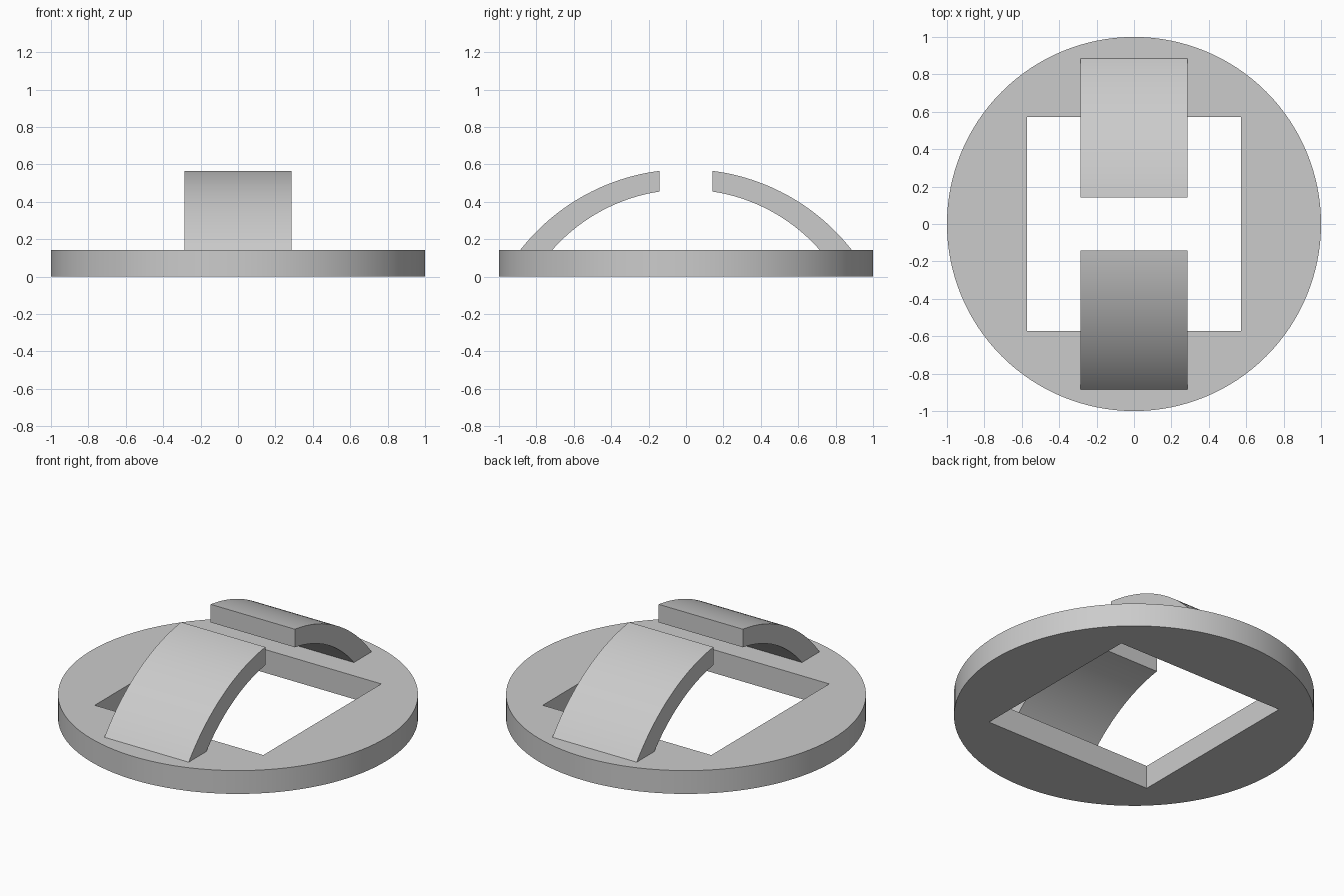
import bpy
import bmesh
from math import sqrt, asin, sin, cos, radians

cube = bpy.data.objects.get("Cube")
if cube:
    bpy.data.objects.remove(cube, do_unlink=True)

UNIT = 1 / 7            # plate thickness and base module
HOLE = 4 * UNIT         # half side of the square opening
STRAP = 2 * UNIT        # half width of a strap

grey = bpy.data.materials.new("plain grey")
grey.use_nodes = True
colour = (0.6, 0.6, 0.6, 1)
grey.diffuse_color = colour
grey.node_tree.nodes["Principled BSDF"].inputs["Base Color"].default_value = colour


def smooth(obj):
    bpy.ops.object.select_all(action='DESELECT')
    obj.select_set(True)
    bpy.context.view_layer.objects.active = obj
    bpy.ops.object.shade_smooth_by_angle(angle=radians(30))


# Round plate with a square opening cut through it
bpy.ops.mesh.primitive_cylinder_add(vertices=128, radius=1, depth=UNIT, location=(0, 0, UNIT / 2))
plate = bpy.context.object
plate.name = "round_plate"
plate.data.materials.append(grey)

bpy.ops.mesh.primitive_cube_add(size=2 * HOLE, location=(0, 0, UNIT / 2))
cutter = bpy.context.object
cutter.name = "opening_cutter"
cutter.hide_render = True
cut = plate.modifiers.new("square_opening", 'BOOLEAN')
cut.operation = 'DIFFERENCE'
cut.solver = 'EXACT'
cut.object = cutter
bpy.context.view_layer.objects.active = plate
bpy.ops.object.modifier_apply(modifier=cut.name)
bpy.data.objects.remove(cutter, do_unlink=True)
smooth(plate)


def arc(radius, centre_z, steps=32):
    """Points (y, z) from the free tip down to the plate."""
    start = asin(UNIT / radius)
    end = asin(sqrt(radius ** 2 - (UNIT - centre_z) ** 2) / radius)
    angles = [start + (end - start) * i / steps for i in range(steps + 1)]
    return [(radius * sin(a), centre_z + radius * cos(a)) for a in angles]


def strap(name, side):
    """Curved strap rising from the plate towards the middle."""
    profile = arc(1.125, -0.551) + arc(0.953, -0.488)[::-1]
    bm = bmesh.new()
    face = bm.faces.new([bm.verts.new((-STRAP, side * y, z)) for y, z in profile])
    grown = bmesh.ops.extrude_face_region(bm, geom=[face])
    verts = [g for g in grown["geom"] if isinstance(g, bmesh.types.BMVert)]
    bmesh.ops.translate(bm, verts=verts, vec=(2 * STRAP, 0, 0))
    bmesh.ops.recalc_face_normals(bm, faces=bm.faces)
    mesh = bpy.data.meshes.new(name)
    bm.to_mesh(mesh)
    bm.free()
    mesh.materials.append(grey)
    obj = bpy.data.objects.new(name, mesh)
    bpy.context.collection.objects.link(obj)
    smooth(obj)


strap("front_strap", -1)
strap("back_strap", 1)
